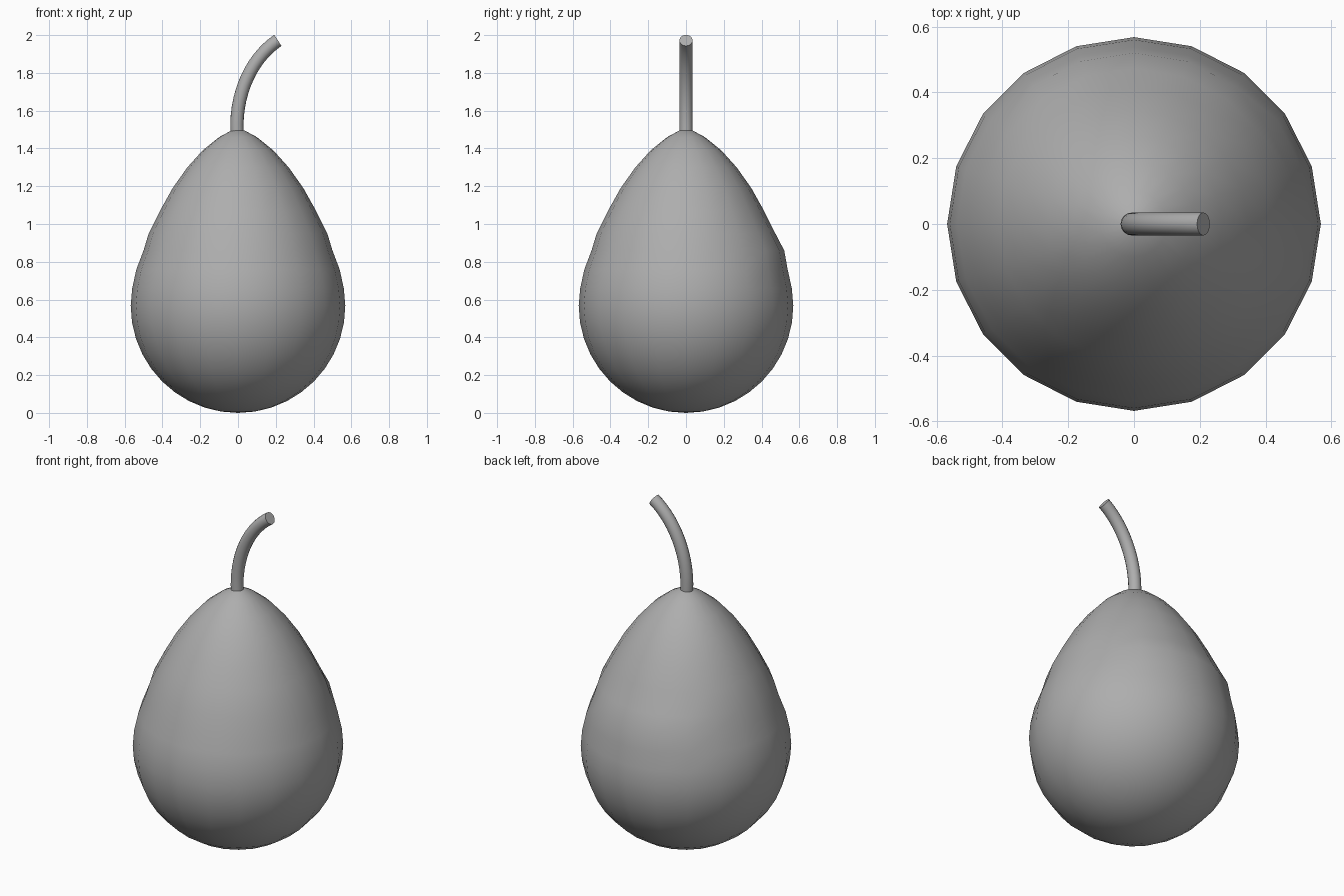
import bpy
import bmesh
from math import sin, cos, radians

cube = bpy.data.objects.get("Cube")
if cube:
    bpy.data.objects.remove(cube, do_unlink=True)

SEGMENTS = 20
RADIUS = 0.568

# One plain material for fruit and stem
grey = bpy.data.materials.new("mid grey")
grey.use_nodes = True
grey.diffuse_color = (0.42, 0.42, 0.42, 1)
for node in grey.node_tree.nodes:
    if node.type == 'BSDF_PRINCIPLED':
        node.inputs["Base Color"].default_value = grey.diffuse_color


def smooth(obj, angle):
    bpy.ops.object.select_all(action='DESELECT')
    obj.select_set(True)
    bpy.context.view_layer.objects.active = obj
    bpy.ops.object.shade_smooth_by_angle(angle=radians(angle))


# Fruit profile: hemisphere below, tapering neck above, as (radius, height)
profile = [(RADIUS * cos(radians(a)), RADIUS * (1 - sin(radians(a))))
           for a in range(81, -1, -9)]
neck = [(0.56, 0.66), (0.538, 0.76), (0.5, 0.86), (0.473, 0.95),
        (0.413, 1.07), (0.346, 1.19), (0.268, 1.3), (0.187, 1.39),
        (0.1, 1.46), (0.035, 1.495)]
profile += neck

bm = bmesh.new()
rings = []
for r, z in profile:
    ring = []
    for i in range(SEGMENTS):
        a = radians(360 * i / SEGMENTS)
        # Small bulge on the back shoulder
        bulge = 1.04 if z == 0.86 and abs(i - 5) <= 2 else 1
        ring.append(bm.verts.new((r * bulge * cos(a), r * bulge * sin(a), z)))
    rings.append(ring)
bottom = bm.verts.new((0, 0, 0))
top = bm.verts.new((0, 0, 1.5))
for i in range(SEGMENTS):
    j = (i + 1) % SEGMENTS
    bm.faces.new((bottom, rings[0][j], rings[0][i]))
    bm.faces.new((top, rings[-1][i], rings[-1][j]))
    for low, high in zip(rings, rings[1:]):
        bm.faces.new((low[i], low[j], high[j], high[i]))
bmesh.ops.recalc_face_normals(bm, faces=bm.faces)
mesh = bpy.data.meshes.new("pear_body")
bm.to_mesh(mesh)
bm.free()
mesh.materials.append(grey)
body = bpy.data.objects.new("pear_body", mesh)
bpy.context.collection.objects.link(body)
smooth(body, 60)

# Stem: capped round tube along a bent curve
curve = bpy.data.curves.new("stem", 'CURVE')
curve.dimensions = '3D'
curve.bevel_depth = 0.035
curve.bevel_resolution = 6
curve.use_fill_caps = True
curve.resolution_u = 14
spline = curve.splines.new('BEZIER')
spline.bezier_points.add(1)
start, end = spline.bezier_points
for point in (start, end):
    point.handle_left_type = point.handle_right_type = 'FREE'
start.co = (-0.005, 0, 1.48)
start.handle_left = (0.005, 0, 1.3)
start.handle_right = (-0.017, 0, 1.7)
end.co = (0.211, 0, 1.972)
end.handle_left = (0.08, 0, 1.885)
end.handle_right = (0.34, 0, 2.06)
curve.materials.append(grey)
stem = bpy.data.objects.new("stem", curve)
bpy.context.collection.objects.link(stem)
bpy.ops.object.select_all(action='DESELECT')
stem.select_set(True)
bpy.context.view_layer.objects.active = stem
bpy.ops.object.convert(target='MESH')
stem = bpy.context.view_layer.objects.active
stem.name = "stem"
smooth(stem, 40)
